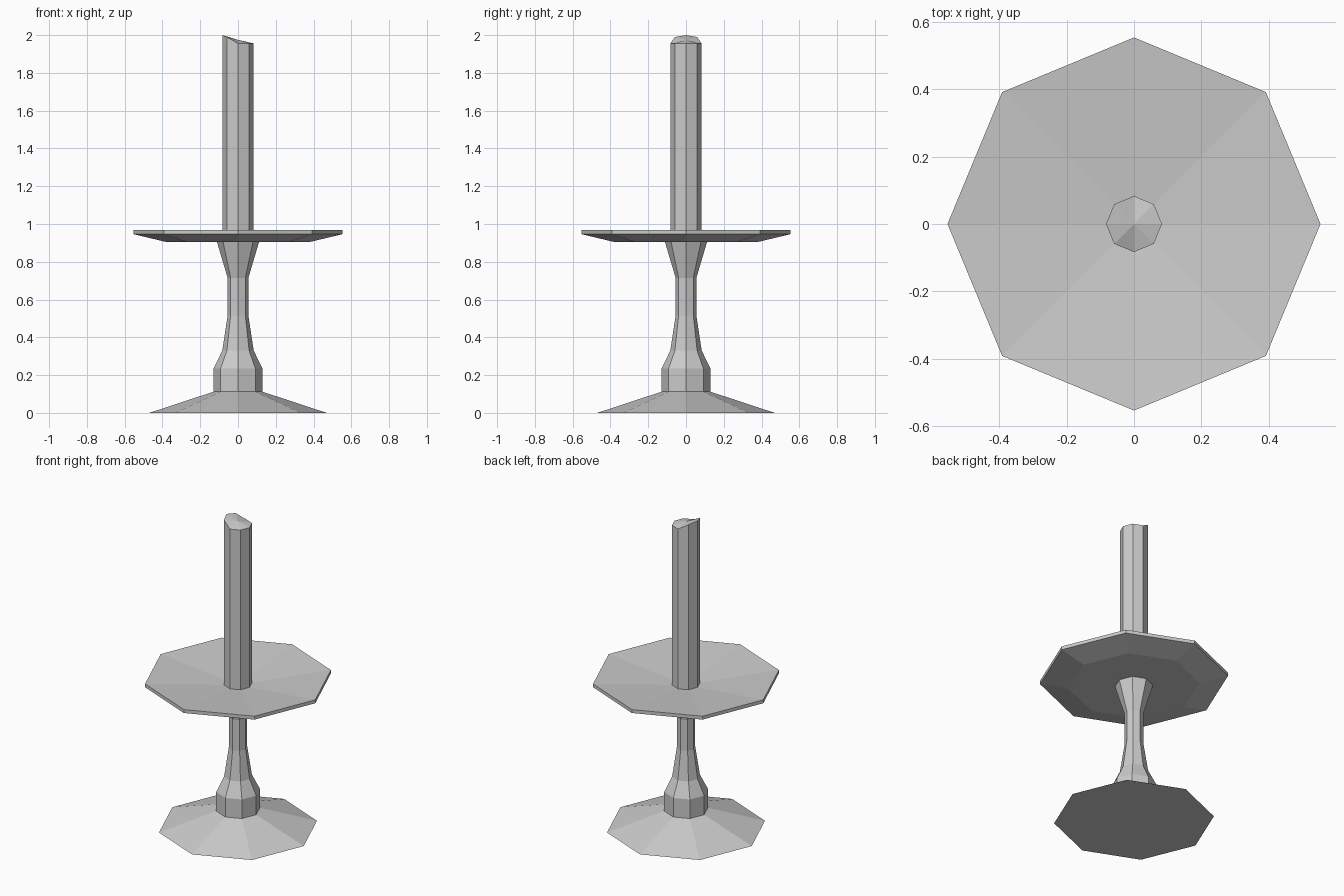
import bpy, bmesh, math

if "Cube" in bpy.data.objects:
    bpy.data.objects.remove(bpy.data.objects["Cube"])

SIDES = 8


def ring_points(radius, z):
    return [(radius * math.cos(2 * math.pi * i / SIDES),
             radius * math.sin(2 * math.pi * i / SIDES), z) for i in range(SIDES)]


def lathe(name, profile, top_centre=None):
    """Eight-sided solid from (radius, z) rings; optional fan centre height on top."""
    bm = bmesh.new()
    rings = [[bm.verts.new(p) for p in ring_points(r, z)] for r, z in profile]
    for a, b in zip(rings, rings[1:]):
        for i in range(SIDES):
            j = (i + 1) % SIDES
            bm.faces.new((a[i], a[j], b[j], b[i]))
    bm.faces.new(rings[0][::-1])
    if top_centre is None:
        bm.faces.new(rings[-1])
    else:
        c = bm.verts.new((0, 0, top_centre))
        for i in range(SIDES):
            bm.faces.new((rings[-1][i], rings[-1][(i + 1) % SIDES], c))
    mesh = bpy.data.meshes.new(name)
    bm.to_mesh(mesh)
    bm.free()
    obj = bpy.data.objects.new(name, mesh)
    bpy.context.collection.objects.link(obj)
    return obj


# Flared foot and turned stem
lathe("foot_and_stem", [(0.47, 0), (0.13, 0.112), (0.13, 0.235), (0.083, 0.33),
                        (0.055, 0.515), (0.055, 0.715), (0.113, 0.91)])

# Shallow dish that catches the wax
lathe("drip_dish", [(0.385, 0.906), (0.553, 0.946), (0.553, 0.968)], top_centre=0.915)

# Candle with an unevenly melted top
candle = lathe("candle", [(0.083, 0.912), (0.083, 1.956)], top_centre=1.975)
for v in candle.data.vertices:
    if v.co.z > 1.95 and v.co.x < -0.08:
        v.co.z = 2.0
    elif v.co.z > 1.95 and v.co.x < -0.05:
        v.co.z = 1.99
